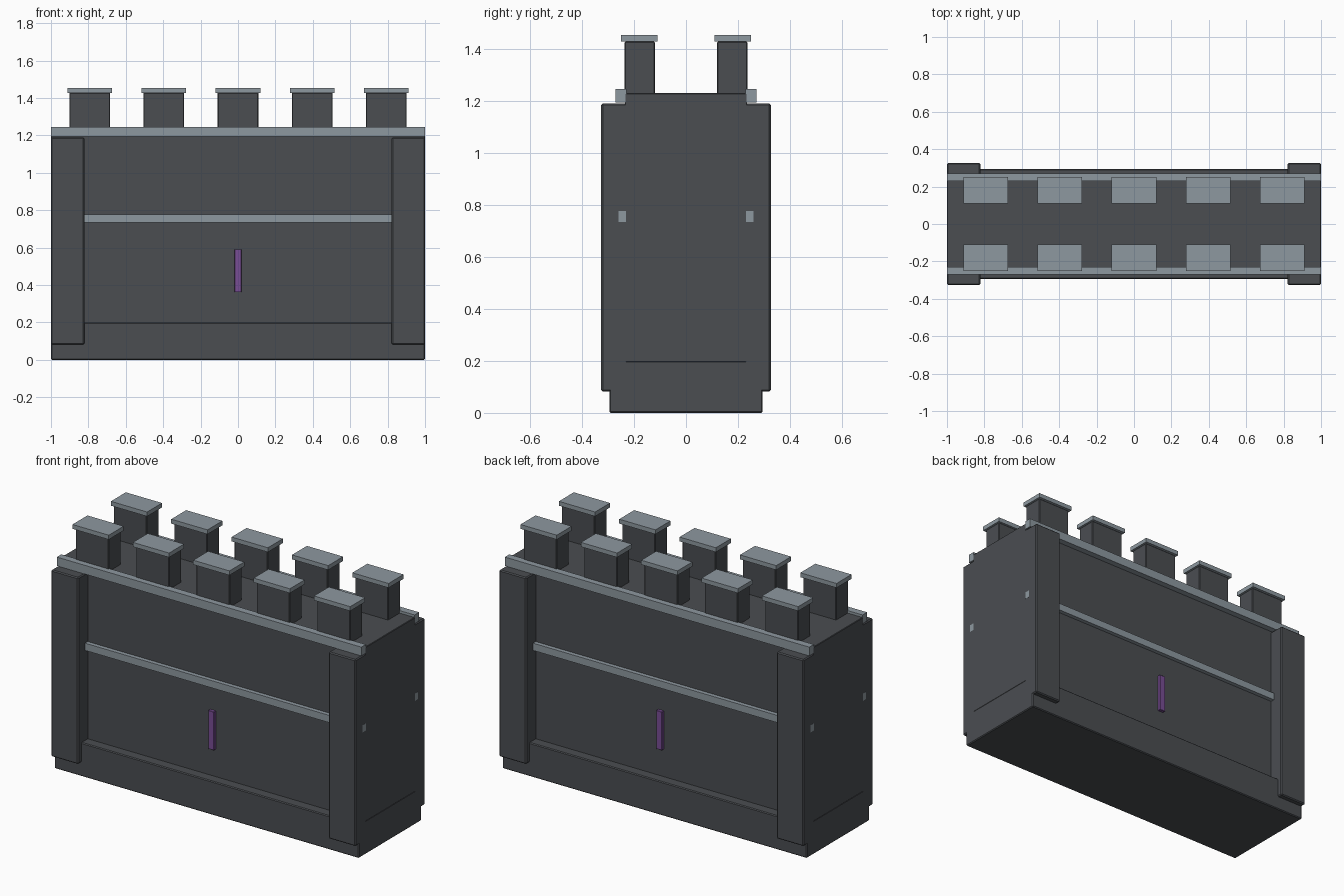
import bpy, bmesh

if "Cube" in bpy.data.objects:
    bpy.data.objects.remove(bpy.data.objects["Cube"])


def material(name, rgb):
    m = bpy.data.materials.new(name)
    m.diffuse_color = (*rgb, 1)
    m.use_nodes = True
    m.node_tree.nodes["Principled BSDF"].inputs["Base Color"].default_value = m.diffuse_color
    return m


DARK = material("dark stone", (0.069, 0.075, 0.083))
LIGHT = material("light stone trim", (0.27, 0.315, 0.35))
PURPLE = material("purple slit", (0.19, 0.075, 0.30))


def box(name, x, y, z, mat, bevel=0.0):
    """Box given as (min, max) ranges, with an optional small bevel."""
    bm = bmesh.new()
    bmesh.ops.create_cube(bm, size=1)
    for v in bm.verts:
        v.co = [r[0] if c < 0 else r[1] for c, r in zip(v.co, (x, y, z))]
    me = bpy.data.meshes.new(name)
    bm.to_mesh(me)
    bm.free()
    ob = bpy.data.objects.new(name, me)
    bpy.context.collection.objects.link(ob)
    me.materials.append(mat)
    if bevel:
        b = ob.modifiers.new("Bevel", "BEVEL")
        b.width = bevel
        b.segments = 1
    return ob


def span(sign, a, b):
    return tuple(sorted((sign * a, sign * b)))


# Plinth and wall core
box("plinth", (-1, 1), (-0.295, 0.295), (0, 0.2), DARK, 0.005)
box("wall_core", (-1, 1), (-0.235, 0.235), (0.195, 1.23), DARK, 0.003)

for s, side in ((-1, "front"), (1, "back")):
    # Corner pillars
    for sx, end in ((-1, "left"), (1, "right")):
        box(f"{side}_{end}_pillar", span(sx, 0.822, 1), span(s, 0.225, 0.326),
            (0.082, 1.19), DARK, 0.006)
    # Trim rails
    box(f"{side}_top_rail", (-1, 1), span(s, 0.229, 0.271), (1.193, 1.245), LIGHT)
    box(f"{side}_middle_rail", (-1.0005, 1.0005), span(s, 0.23, 0.26),
        (0.734, 0.777), LIGHT)
    # Purple slit
    box(f"{side}_slit", (-0.019, 0.019), span(s, 0.225, 0.253),
        (0.362, 0.591), PURPLE, 0.002)
    # Battlements with caps
    for i in range(5):
        cx = (i - 2) * 0.3965
        box(f"{side}_merlon_{i}", (cx - 0.109, cx + 0.109), span(s, 0.12, 0.236),
            (1.22, 1.429), DARK, 0.004)
        box(f"{side}_merlon_cap_{i}", (cx - 0.119, cx + 0.119), span(s, 0.11, 0.25),
            (1.428, 1.454), LIGHT)
